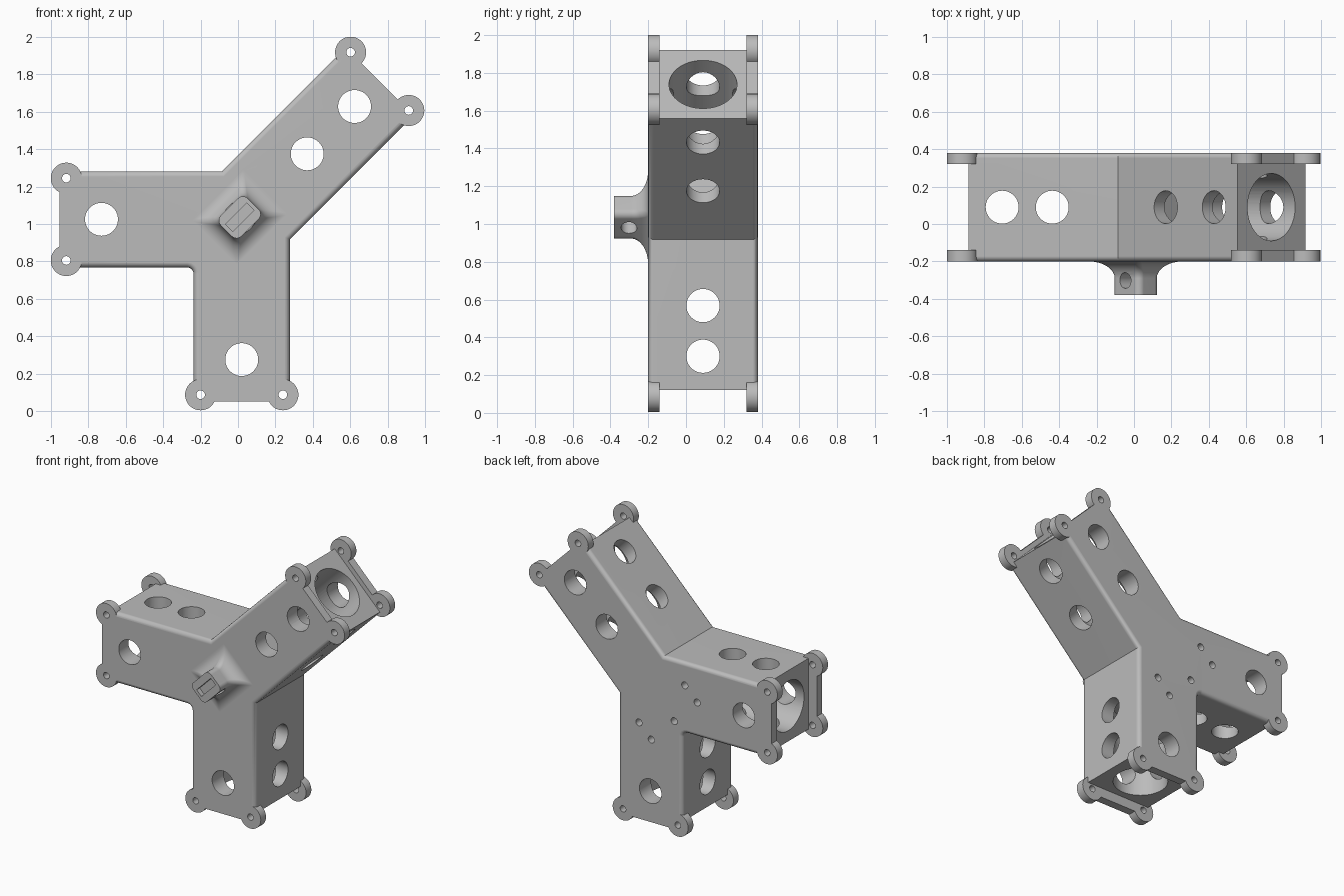
import bpy, bmesh, math
from mathutils import Matrix, Vector

if "Cube" in bpy.data.objects:
    bpy.data.objects.remove(bpy.data.objects["Cube"], do_unlink=True)

grey = bpy.data.materials.new("plain_grey")
grey.use_nodes = True
colour = (0.5, 0.5, 0.5, 1)
grey.diffuse_color = colour
grey.node_tree.nodes["Principled BSDF"].inputs["Base Color"].default_value = colour

HUB = Vector((0.02, 0, 1.025))
HALF = 0.257                      # half width of every arm
FRONT, BACK, MID = 0.2, -0.38, -0.09   # heights along each arm's forward axis
LUG_THICK, LUG_R, PIN_R, HOLE_R, BORE_R = 0.06, 0.083, 0.023, 0.088, 0.18


def arm_frame(degrees):
    """Local x runs along the arm, y across it, z out of the front."""
    c, s = math.cos(math.radians(degrees)), math.sin(math.radians(degrees))
    turn = Matrix(((c, -s, 0), (0, 0, -1), (s, c, 0)))
    return Matrix.Translation(HUB) @ turn.to_4x4()


def make_object(name, bm):
    bmesh.ops.recalc_face_normals(bm, faces=bm.faces)
    mesh = bpy.data.meshes.new(name)
    bm.to_mesh(mesh)
    bm.free()
    mesh.materials.append(grey)
    ob = bpy.data.objects.new(name, mesh)
    bpy.context.collection.objects.link(ob)
    return ob


def rod(frame, centre, axis, radius, length, sides=48):
    bm = bmesh.new()
    turn = Vector(axis).to_track_quat('Z', 'Y').to_matrix().to_4x4()
    bmesh.ops.create_cone(bm, cap_ends=True, segments=sides, radius1=radius, radius2=radius,
                          depth=length, matrix=frame @ Matrix.Translation(centre) @ turn)
    return make_object("rod", bm)


def box(frame, low, high):
    low, high = Vector(low), Vector(high)
    bm = bmesh.new()
    bmesh.ops.create_cube(bm, size=1, matrix=frame @ Matrix.Translation((low + high) / 2)
                          @ Matrix.Diagonal((high - low).to_4d()))
    return make_object("box", bm)


def combine(target, tool, operation):
    mod = target.modifiers.new("cut", 'BOOLEAN')
    mod.object, mod.operation, mod.solver = tool, operation, 'EXACT'
    bpy.context.view_layer.objects.active = target
    bpy.ops.object.modifier_apply(modifier=mod.name)
    bpy.data.objects.remove(tool, do_unlink=True)


# Each arm: angle, block end, lug centre, strip end, front holes, side holes
ARMS = [
    (180, 0.905, 0.938, 0.974, [0.75], [0.457, 0.725]),
    (45, 1.01, 1.043, 1.043, [0.495, 0.853], [0.469, 0.833]),
    (270, 0.905, 0.938, 0.974, [0.75], [0.457, 0.725]),
]
left_f, diag_f, down_f = [arm_frame(a[0]) for a in ARMS]

# Three-armed block, with its outline extruded from front to back
h, k = HALF, HALF * (math.sqrt(2) - 1)
outline = [left_f @ Vector((ARMS[0][1], h, FRONT)), left_f @ Vector((ARMS[0][1], -h, FRONT)),
           left_f @ Vector((k, -h, FRONT)),
           diag_f @ Vector((ARMS[1][1], h, FRONT)), diag_f @ Vector((ARMS[1][1], -h, FRONT)),
           down_f @ Vector((k, h, FRONT)),
           down_f @ Vector((ARMS[2][1], h, FRONT)), down_f @ Vector((ARMS[2][1], -h, FRONT)),
           HUB + Vector((-h, -FRONT, -h))]
bm = bmesh.new()
face = bm.faces.new([bm.verts.new(p) for p in outline])
extruded = bmesh.ops.extrude_face_region(bm, geom=[face])
bmesh.ops.translate(bm, vec=(0, FRONT - BACK, 0),
                    verts=[g for g in extruded["geom"] if isinstance(g, bmesh.types.BMVert)])
bmesh.ops.recalc_face_normals(bm, faces=bm.faces)
corner = [e for e in bm.edges if all((v.co.xz - outline[-1].xz).length < 0.001 for v in e.verts)]
bmesh.ops.bevel(bm, geom=corner, offset=0.035, segments=4, profile=0.5, affect='EDGES')


def on_arm_end(edge):
    return any(all(abs((f.inverted() @ v.co).x - a[1]) < 0.001 for v in edge.verts)
               for f, a in zip((left_f, diag_f, down_f), ARMS))


rims = [e for e in bm.edges
        if abs(e.verts[0].co.y - e.verts[1].co.y) < 0.001 and not on_arm_end(e)]
bmesh.ops.bevel(bm, geom=rims, offset=0.028, segments=4, profile=0.5, affect='EDGES')
body = make_object("three_way_bracket", bm)

# Mounting strips and lugs on the arm ends
for angle, end, lug, strip, front_holes, side_holes in ARMS:
    f = arm_frame(angle)
    for low in (BACK, FRONT - LUG_THICK):
        combine(body, box(f, (end - 0.05, -0.218, low), (strip, 0.218, low + LUG_THICK)), 'UNION')
        for side in (-0.22, 0.22):
            combine(body, rod(f, (lug, side, low + LUG_THICK / 2), (0, 0, 1), LUG_R, LUG_THICK),
                    'UNION')

# Bores and cross holes
for angle, end, lug, strip, front_holes, side_holes in ARMS:
    f = arm_frame(angle)
    start = 0.34
    combine(body, rod(f, ((start + end + 0.2) / 2, 0, MID), (1, 0, 0), BORE_R,
                      end + 0.2 - start, 64), 'DIFFERENCE')
    for d in front_holes:
        combine(body, rod(f, (d, 0, MID), (0, 0, 1), HOLE_R, 1), 'DIFFERENCE')
    for d in side_holes:
        combine(body, rod(f, (d, 0, MID), (0, 1, 0), HOLE_R, 1), 'DIFFERENCE')
    for side in (-0.22, 0.22):
        combine(body, rod(f, (lug, side, MID), (0, 0, 1), PIN_R, 1, 24), 'DIFFERENCE')

# Small screw holes in the back
for d, o in [(-0.13, 0.26), (-0.13, -0.26), (-0.27, 0.26), (-0.27, -0.26), (-0.27, 0)]:
    combine(body, rod(diag_f, (d, o, BACK), (0, 0, 1), 0.025, 0.16, 24), 'DIFFERENCE')

# Flared post on the front, lofted from rounded rectangles
FLARE = 0.09
levels = [(FLARE, FRONT - 0.01)]
for i in range(9):
    t = math.radians(90 * i / 8)
    levels.append((FLARE * (1 - math.sin(t)), FRONT + FLARE * (1 - math.cos(t))))
levels.append((0, 0.38))
bm = bmesh.new()
rings = []
for grow, height in levels:
    r = 0.036 - 0.3 * grow
    ring = []
    for q, (sx, sy) in enumerate([(1, 1), (-1, 1), (-1, -1), (1, -1)]):
        for i in range(7):
            t = math.radians(90 * q + 15 * i)
            p = Vector((sx * (0.102 + grow - r) + r * math.cos(t),
                        sy * (0.078 + grow - r) + r * math.sin(t) + 0.015, height))
            ring.append(bm.verts.new(diag_f @ p))
    rings.append(ring)
for a, b in zip(rings, rings[1:]):
    for i in range(len(a)):
        j = (i + 1) % len(a)
        bm.faces.new((a[i], a[j], b[j], b[i]))
bm.faces.new(rings[0])
bm.faces.new(rings[-1])
combine(body, make_object("post", bm), 'UNION')

# Slot in the post's tip and a pin hole across it
combine(body, box(diag_f, (-0.08, -0.012, 0.345), (0.08, 0.042, 0.5)), 'DIFFERENCE')
combine(body, rod(diag_f, (0, 0, 0.302), (0, 1, 0), 0.042, 0.5, 32), 'DIFFERENCE')

# Smooth fillets and bores, keeping hard edges
body.data.materials.clear()
body.data.materials.append(grey)
bpy.ops.object.select_all(action='DESELECT')
body.select_set(True)
bpy.context.view_layer.objects.active = body
bpy.ops.object.shade_smooth_by_angle(angle=math.radians(35))
weighted = body.modifiers.new("weighted_normals", 'WEIGHTED_NORMAL')
weighted.keep_sharp = True
